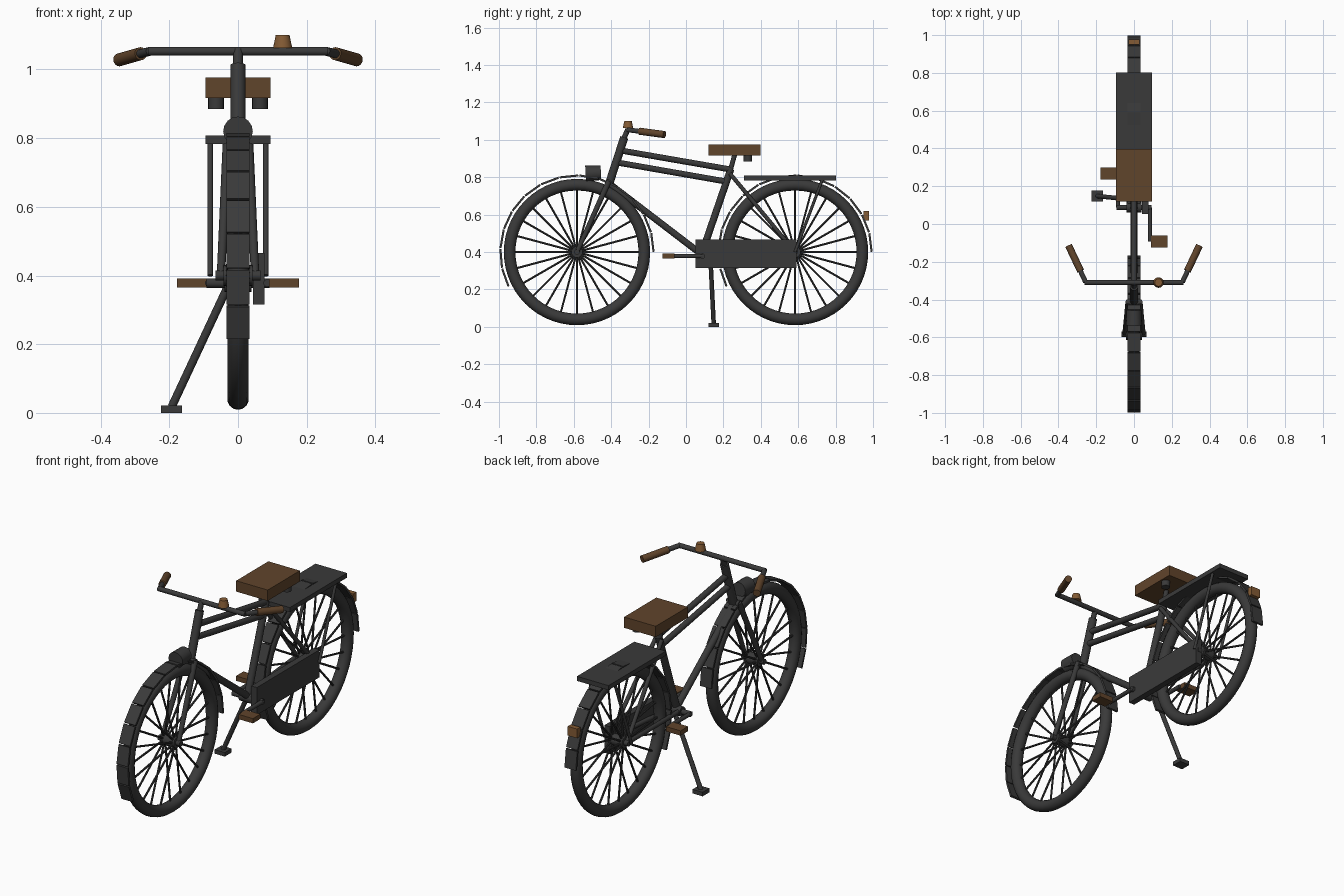
import bpy, bmesh, math
from mathutils import Vector, Matrix

if "Cube" in bpy.data.objects:
    bpy.data.objects.remove(bpy.data.objects["Cube"])

def material(name, rgb):
    m = bpy.data.materials.new(name)
    m.diffuse_color = (*rgb, 1)
    m.use_nodes = True
    m.node_tree.nodes["Principled BSDF"].inputs["Base Color"].default_value = m.diffuse_color
    return m

BLACK = material("dark grey paint", (0.042, 0.042, 0.042))
LEATHER = material("brown leather", (0.118, 0.058, 0.024))
AMBER = material("light brown", (0.23, 0.105, 0.035))

def finish(name, bm, mat, smooth=False):
    bmesh.ops.recalc_face_normals(bm, faces=bm.faces)
    me = bpy.data.meshes.new(name)
    bm.to_mesh(me)
    bm.free()
    ob = bpy.data.objects.new(name, me)
    bpy.context.collection.objects.link(ob)
    me.materials.append(mat)
    if smooth:
        bpy.context.view_layer.objects.active = ob
        ob.select_set(True)
        bpy.ops.object.shade_smooth_by_angle(angle=math.radians(40))
        ob.select_set(False)
    return ob

def add_tube(bm, a, b, r1, r2=None, seg=16):
    a, b = Vector(a), Vector(b)
    d = b - a
    mat = Matrix.Translation((a + b) / 2) @ d.to_track_quat('Z', 'Y').to_matrix().to_4x4()
    bmesh.ops.create_cone(bm, cap_ends=True, segments=seg, radius1=r1,
                          radius2=r1 if r2 is None else r2, depth=d.length, matrix=mat)

def tube(name, a, b, r1, r2=None, mat=BLACK, seg=16):
    bm = bmesh.new()
    add_tube(bm, a, b, r1, r2, seg)
    return finish(name, bm, mat, True)

def add_box(bm, lo, hi, xf=Matrix()):
    lo, hi = Vector(lo), Vector(hi)
    m = xf @ Matrix.Translation((lo + hi) / 2) @ Matrix.Diagonal((*(hi - lo), 1))
    bmesh.ops.create_cube(bm, size=1, matrix=m)

def box(name, lo, hi, mat=BLACK):
    bm = bmesh.new()
    add_box(bm, lo, hi)
    return finish(name, bm, mat)

AXLE_Z, WHEEL_Y = 0.40, 0.583

def wheel(label, cy):
    # tyre: ring swept around the x axis
    bm = bmesh.new()
    n, k = 56, 14
    rings = []
    for i in range(n):
        a = 2 * math.pi * i / n
        ring = []
        for j in range(k):
            t = 2 * math.pi * j / k
            r = 0.36 + 0.031 * math.cos(t)
            ring.append(bm.verts.new((0.031 * math.sin(t), cy + r * math.cos(a),
                                      AXLE_Z + r * math.sin(a))))
        rings.append(ring)
    for i in range(n):
        p, q = rings[i], rings[(i + 1) % n]
        for j in range(k):
            bm.faces.new((p[j], p[(j + 1) % k], q[(j + 1) % k], q[j]))
    finish(label + "_tyre", bm, BLACK, True)
    # spokes alternate between the two hub ends
    bm = bmesh.new()
    for i in range(24):
        a = math.radians(15 * i)
        c, s = math.cos(a), math.sin(a)
        x = 0.03 if i % 2 else -0.03
        add_tube(bm, (x, cy + 0.02 * c, AXLE_Z + 0.02 * s),
                 (0, cy + 0.34 * c, AXLE_Z + 0.34 * s), 0.0055, seg=8)
    finish(label + "_spokes", bm, BLACK, True)
    tube(label + "_hub", (-0.042, cy, AXLE_Z), (0.042, cy, AXLE_Z), 0.03, seg=20)
    tube(label + "_axle", (-0.066, cy, AXLE_Z), (0.066, cy, AXLE_Z), 0.015)
    # mudguard made of flat plates
    bm = bmesh.new()
    for i in range(14):
        a = math.radians(199.6 - 14.8 * i)
        xf = Matrix.Translation((0, cy, AXLE_Z)) @ Matrix.Rotation(a, 4, 'X')
        add_box(bm, (-0.034, 0.401, -0.05), (0.034, 0.412, 0.05), xf)
    finish(label + "_mudguard", bm, BLACK)

wheel("front", -WHEEL_Y)
wheel("rear", WHEEL_Y)

# frame
tube("head_tube", (0, -0.412, 0.762), (0, -0.33, 1.013), 0.022)
tube("stem", (0, -0.335, 1.0), (0, -0.311, 1.056), 0.014)
tube("top_tube", (0, -0.355, 0.944), (0, 0.235, 0.842), 0.016)
tube("second_top_tube", (0, -0.375, 0.88), (0, 0.215, 0.777), 0.016)
tube("down_tube", (0, -0.41, 0.765), (0, 0.087, 0.385), 0.018)
tube("seat_tube", (0, 0.08, 0.38), (0, 0.24, 0.845), 0.019)
tube("seat_post", (0, 0.235, 0.83), (0, 0.263, 0.93), 0.013)
tube("fork_crown", (-0.035, -0.415, 0.77), (0.035, -0.415, 0.77), 0.018)
for side, s in (("left", -1), ("right", 1)):
    tube(side + "_fork_blade", (s * 0.03, -0.412, 0.78), (s * 0.05, -WHEEL_Y, AXLE_Z), 0.015, 0.012)
    tube(side + "_seat_stay", (s * 0.018, 0.235, 0.82), (s * 0.052, WHEEL_Y, AXLE_Z), 0.011)
    tube(side + "_chain_stay", (s * 0.025, 0.09, 0.38), (s * 0.052, WHEEL_Y, AXLE_Z), 0.012)
    tube(side + "_rack_strut", (s * 0.081, 0.73, 0.79), (s * 0.081, WHEEL_Y, AXLE_Z), 0.008)
    # seat spring
    tube(side + "_seat_spring", (s * 0.064, 0.331, 0.885), (s * 0.064, 0.331, 0.92), 0.023)
    # handlebar end and grip
    tube(side + "_bar_end", (s * 0.256, -0.308, 1.053), (s * 0.29, -0.235, 1.044), 0.013)
    tube(side + "_grip", (s * 0.283, -0.248, 1.046), (s * 0.346, -0.115, 1.028), 0.019, mat=LEATHER)
    # crank and pedal, opposite on the two sides
    py = 0.0875 - s * 0.18
    tube(side + "_crank", (s * 0.085, 0.0875, 0.378), (s * 0.085, py, 0.378), 0.011)
    box(side + "_pedal", (min(s * 0.09, s * 0.177), py - 0.032, 0.365),
        (max(s * 0.09, s * 0.177), py + 0.032, 0.391), LEATHER)

tube("crank_spindle", (-0.092, 0.0875, 0.378), (0.092, 0.0875, 0.378), 0.014)
tube("bottom_bracket", (-0.04, 0.0875, 0.378), (0.04, 0.0875, 0.378), 0.026)
box("chain_case", (0.043, 0.052, 0.316), (0.077, 0.592, 0.466))

# handlebar and bell
tube("handlebar", (-0.262, -0.31, 1.053), (0.262, -0.31, 1.053), 0.013)
tube("bell", (0.13, -0.31, 1.062), (0.13, -0.31, 1.1), 0.028, 0.02, AMBER, 20)

# headlamp, seat, rack, reflector
tube("headlamp", (0, -0.537, 0.82), (0, -0.455, 0.824), 0.043, 0.039)
box("seat", (-0.095, 0.12, 0.917), (0.095, 0.397, 0.976), LEATHER)
box("rack", (-0.095, 0.31, 0.783), (0.095, 0.803, 0.808))
box("rear_reflector", (-0.028, 0.95, 0.57), (0.028, 0.978, 0.62), AMBER)

# kickstand
tube("kickstand_leg", (-0.025, 0.13, 0.378), (-0.193, 0.148, 0.018), 0.012)
box("kickstand_foot", (-0.224, 0.119, 0.0), (-0.163, 0.177, 0.022))
